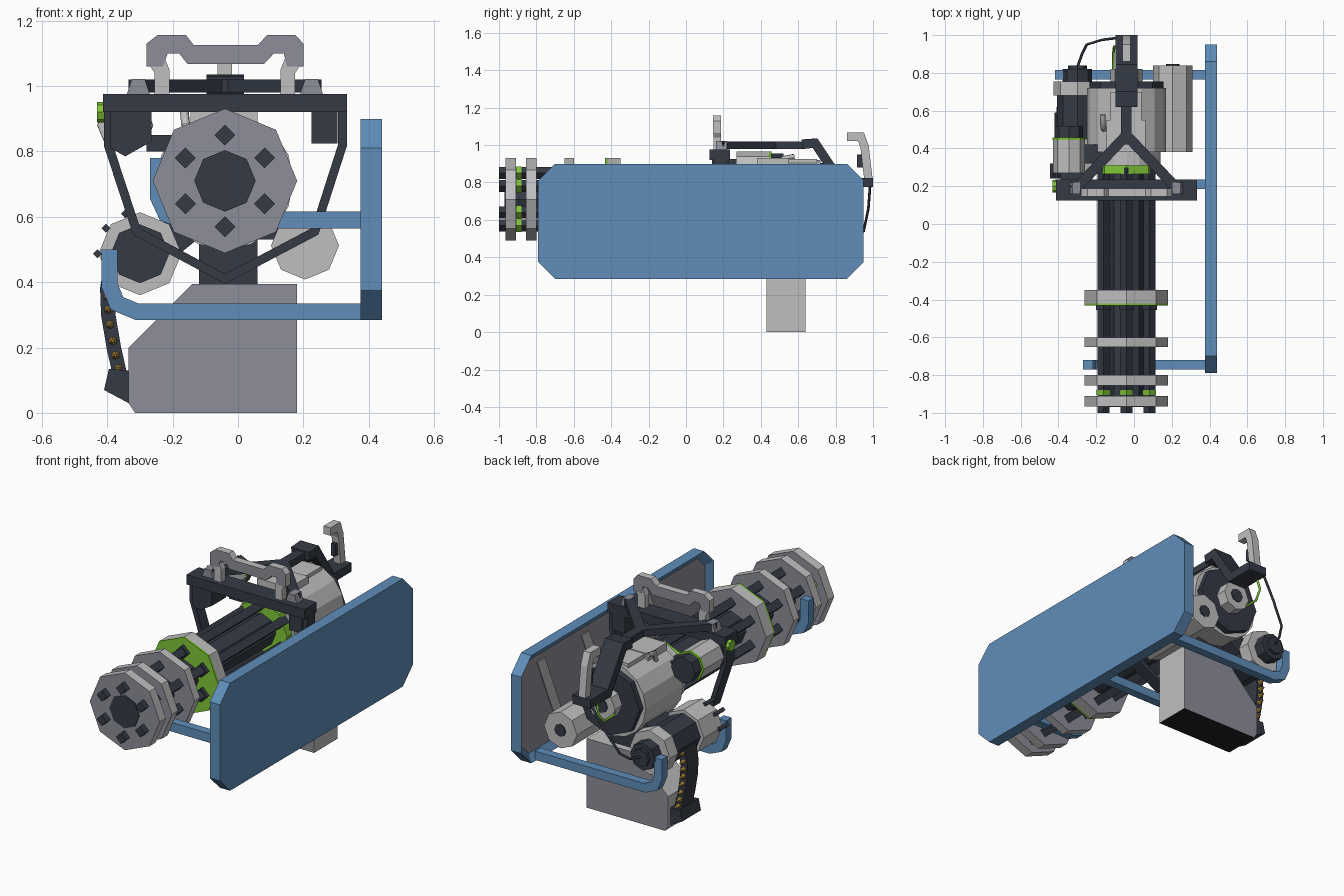
import bpy, bmesh, math
from mathutils import Vector

if "Cube" in bpy.data.objects:
    bpy.data.objects.remove(bpy.data.objects["Cube"])

def mat(name, c):
    m = bpy.data.materials.new(name)
    m.diffuse_color = (*c, 1)
    m.use_nodes = True
    m.node_tree.nodes["Principled BSDF"].inputs["Base Color"].default_value = m.diffuse_color
    return m

BLUE = mat("shield blue", (0.115, 0.27, 0.49))
DARK = mat("gunmetal", (0.035, 0.042, 0.06))
LIGHT = mat("light grey", (0.52, 0.52, 0.53))
GREY = mat("mid grey", (0.27, 0.27, 0.32))
GREEN = mat("green", (0.22, 0.57, 0.04))
GOLD = mat("brass", (0.40, 0.25, 0.05))
BLACK = mat("near black", (0.012, 0.014, 0.018))

MAP = {'x': lambda u, v, t: (t, u, v), 'y': lambda u, v, t: (u, t, v), 'z': lambda u, v, t: (u, v, t)}

def prism(name, pts, axis, a, b, m, cap=None):
    """Extrude a 2D outline along an axis; cap colours the two end faces."""
    bm = bmesh.new()
    va = [bm.verts.new(MAP[axis](u, v, a)) for u, v in pts]
    vb = [bm.verts.new(MAP[axis](u, v, b)) for u, v in pts]
    n = len(pts)
    for ring in (va, vb):
        bm.faces.new(ring).material_index = 1 if cap else 0
    for i in range(n):
        bm.faces.new((va[i], va[(i + 1) % n], vb[(i + 1) % n], vb[i]))
    bmesh.ops.recalc_face_normals(bm, faces=bm.faces)
    me = bpy.data.meshes.new(name)
    bm.to_mesh(me)
    bm.free()
    me.materials.append(m)
    if cap:
        me.materials.append(cap)
    o = bpy.data.objects.new(name, me)
    bpy.context.collection.objects.link(o)
    return o

def box(name, x0, x1, y0, y1, z0, z1, m):
    return prism(name, [(x0, y0), (x1, y0), (x1, y1), (x0, y1)], 'z', z0, z1, m)

def cyl(name, x, z, r, y0, y1, m, n=8, cap=None):
    pts = [(x + r * math.cos(math.tau * i / n), z + r * math.sin(math.tau * i / n)) for i in range(n)]
    return prism(name, pts, 'y', y0, y1, m, cap)

def ribbon(name, path, w, axis, a, b, m, cap=None):
    """Constant-width mitred strip along a 2D path, extruded along an axis."""
    P = [Vector(p) for p in path]
    left, right = [], []
    for i, p in enumerate(P):
        d1 = (p - P[max(i - 1, 0)]).normalized() if i else (P[1] - p).normalized()
        d2 = (P[i + 1] - p).normalized() if i < len(P) - 1 else d1
        t = (d1 + d2).normalized()
        off = Vector((-t.y, t.x)) * (w / 2 / max(t.dot(d1), 0.4))
        left.append(tuple(p + off))
        right.append(tuple(p - off))
    return prism(name, left + right[::-1], axis, a, b, m, cap)

def tube(name, pts, r, m):
    cu = bpy.data.curves.new(name, 'CURVE')
    cu.dimensions = '3D'
    cu.bevel_depth = r
    cu.bevel_resolution = 1
    s = cu.splines.new('POLY')
    s.points.add(len(pts) - 1)
    for q, p in zip(s.points, pts):
        q.co = (*p, 1)
    cu.materials.append(m)
    o = bpy.data.objects.new(name, cu)
    bpy.context.collection.objects.link(o)
    bpy.ops.object.select_all(action='DESELECT')
    o.select_set(True)
    bpy.context.view_layer.objects.active = o
    bpy.ops.object.convert(target='MESH')

CX, CZ = -0.04, 0.71

# side shield with a recessed grey inner panel
c = 0.09
sh = prism("shield", [(-0.79 + c, 0.285), (0.95 - c, 0.285), (0.95, 0.285 + c), (0.95, 0.90 - c),
                      (0.95 - c, 0.90), (-0.79 + c, 0.90), (-0.79, 0.90 - c), (-0.79, 0.285 + c)],
           'x', 0.375, 0.44, BLUE)
sh.data.materials.append(GREY)
bm = bmesh.new()
bm.from_mesh(sh.data)
inner = [f for f in bm.faces if f.normal.x < -0.9]
bmesh.ops.inset_region(bm, faces=inner, thickness=0.045, depth=-0.03)
for f in inner:
    f.material_index = 1
bm.to_mesh(sh.data)
bm.free()
for y in (-0.45, 0.1, 0.5):
    prism("shield_stripe", [(y, 0.36), (y + 0.07, 0.36), (y + 0.27, 0.82), (y + 0.2, 0.82)], 'x', 0.40, 0.406, LIGHT)

# shield support arms
for y in (0.21, 0.79):
    ribbon("lower_arm", [(0.385, 0.31), (-0.31, 0.31), (-0.37, 0.335), (-0.393, 0.39), (-0.393, 0.50)],
           0.05, 'y', y - 0.025, y + 0.025, BLUE)
ribbon("front_arm", [(0.385, 0.59), (-0.17, 0.59), (-0.22, 0.61), (-0.243, 0.66), (-0.243, 0.78)],
       0.052, 'y', -0.77, -0.72, BLUE)

# rotating barrels with green bands, and the clamp discs
cyl("barrel_shaft", CX, CZ, 0.094, -0.97, 0.28, DARK)
for i in range(6):
    a = math.radians(90 + 60 * i)
    x, z = CX + 0.14 * math.cos(a), CZ + 0.14 * math.sin(a)
    cyl("barrel", x, z, 0.032, -1.0, 0.30, DARK, 4)
    cyl("barrel_band", x, z, 0.036, -0.905, -0.88, GREEN, 4)
    cyl("barrel_collar", x, z, 0.04, -0.455, -0.43, DARK, 4)
for y0, y1 in ((-0.965, -0.91), (-0.855, -0.80), (-0.65, -0.60), (-0.42, -0.35)):
    cyl("barrel_disc", CX, CZ, 0.221, y0, y1, LIGHT, cap=GREY)
cyl("disc_green_face", CX, CZ, 0.221, -0.432, -0.42, GREEN)

# main receiver
cyl("receiver_green_ring", CX, CZ, 0.165, 0.265, 0.31, GREEN)
cyl("receiver_neck", CX, CZ, 0.18, 0.31, 0.38, LIGHT, 16)
cyl("receiver_body", CX, CZ, 0.21, 0.38, 0.72, LIGHT, 16)
cyl("receiver_back_plate", CX, CZ, 0.195, 0.72, 0.755, DARK)
cyl("receiver_rear_knob", CX, CZ, 0.085, 0.755, 0.82, LIGHT)
cyl("rear_knob_center", CX, CZ, 0.04, 0.82, 0.825, DARK)
box("receiver_top_plate", -0.145, 0.06, 0.38, 0.55, 0.88, 0.93, LIGHT)
box("receiver_hatch", -0.125, 0.04, 0.55, 0.70, 0.88, 0.925, LIGHT)
tube("hatch_lever", [(-0.16, 0.50, 0.88), (-0.165, 0.52, 0.93), (-0.165, 0.58, 0.94)], 0.014, LIGHT)
box("receiver_mount", -0.12, 0.06, 0.46, 0.60, 0.39, 0.53, DARK)

# right side cylinder
cyl("right_cylinder", 0.205, 0.512, 0.104, 0.38, 0.84, LIGHT)
cyl("right_cylinder_core", 0.205, 0.512, 0.035, 0.84, 0.846, DARK)
box("right_bracket", 0.06, 0.15, 0.45, 0.65, 0.53, 0.60, DARK)

# drive motor on the lower left
MX, MZ = -0.30, 0.487
cyl("motor_front_drum", MX, MZ, 0.127, 0.28, 0.45, LIGHT)
cyl("motor_front_core", MX, MZ, 0.09, 0.27, 0.28, DARK)
cyl("motor_body", MX, MZ, 0.108, 0.45, 0.68, DARK)
cyl("motor_rear_ring", MX, MZ, 0.127, 0.68, 0.755, LIGHT)
cyl("motor_cap", MX, MZ, 0.078, 0.755, 0.82, DARK)
cyl("motor_cap_tip", MX, MZ, 0.05, 0.82, 0.84, DARK)
for deg in (110, 143, 180):
    a = math.radians(deg)
    cyl("motor_pin", MX + 0.13 * math.cos(a), MZ + 0.13 * math.sin(a), 0.014, 0.24, 0.32, DARK, 4)
ribbon("motor_link", [(-0.23, 0.51), (-0.13, 0.59)], 0.10, 'y', 0.48, 0.66, DARK)

# upper left cylinder with green rim
cyl("upper_cylinder", -0.345, 0.88, 0.085, 0.27, 0.445, LIGHT)
cyl("upper_cylinder_rim", -0.345, 0.88, 0.086, 0.445, 0.458, GREEN)
cyl("upper_cylinder_back", -0.345, 0.88, 0.075, 0.458, 0.52, DARK)
box("upper_cylinder_mount", -0.28, -0.17, 0.32, 0.42, 0.80, 0.85, DARK)

# ammunition box, belt and rounds
ab = prism("ammo_box", [(-0.335, 0.03), (-0.315, 0), (0.18, 0), (0.18, 0.395), (-0.14, 0.395), (-0.335, 0.20)],
           'y', 0.43, 0.64, LIGHT, cap=GREY)
ab.data.materials.append(BLACK)
for p in ab.data.polygons:
    if p.normal.z < -0.9:
        p.material_index = 2
prism("belt_outlet", [(-0.335, 0.03), (-0.41, 0.07), (-0.395, 0.135), (-0.335, 0.13)], 'y', 0.45, 0.62, DARK)
belt = [(-0.362, 0.12), (-0.38, 0.20), (-0.397, 0.30), (-0.40, 0.38), (-0.385, 0.47)]
ribbon("ammo_belt", belt, 0.044, 'y', 0.49, 0.59, DARK)
for (x0, z0), (x1, z1) in zip(belt, belt[1:]):
    for t in (0.2, 0.7):
        x, z = x0 + (x1 - x0) * t, z0 + (z1 - z0) * t
        for end, s in ((0.475, -1), (0.59, 1)):
            bpy.ops.mesh.primitive_cone_add(vertices=6, radius1=0.019, radius2=0.004, depth=0.045,
                                            location=(x, end + 0.01, z), rotation=(-s * math.pi / 2, 0, 0))
            bpy.context.object.name = "round"
            bpy.context.object.data.materials.append(GOLD)

# carrying frame: crossbar, hanging straps and end blocks
box("crossbar", -0.413, 0.333, 0.125, 0.235, 0.92, 0.976, DARK)
ribbon("frame_strap", [(-0.397, 0.93), (-0.397, 0.82), (-0.31, 0.555), (-0.04, 0.41), (0.235, 0.555),
                       (0.32, 0.82), (0.32, 0.93)], 0.027, 'y', 0.15, 0.22, DARK)
prism("left_end_block", [(-0.39, 0.925), (-0.39, 0.81), (-0.345, 0.785), (-0.265, 0.83), (-0.265, 0.925)],
      'y', 0.14, 0.27, DARK)
box("right_end_block", 0.225, 0.305, 0.14, 0.23, 0.825, 0.925, DARK)
prism("green_button", [(0.2 + 0.032 * math.cos(math.tau * i / 8), 0.92 + 0.032 * math.sin(math.tau * i / 8))
                       for i in range(8)], 'x', -0.432, -0.41, GREEN)

# Y-shaped top brace running back to the grip
for s in (-1, 1):
    ribbon("brace_branch", [(CX + s * 0.275, 0.18), (CX, 0.47)], 0.055, 'z', 0.98, 1.02, DARK)
    x = CX + s * 0.265
    prism("brace_foot", [(x - 0.035, 0.975), (x + 0.035, 0.975), (x + 0.02, 1.021), (x - 0.02, 1.021)],
          'y', 0.16, 0.22, GREY)
box("brace_stem", -0.068, -0.012, 0.42, 0.64, 0.98, 1.02, DARK)
ribbon("brace_rear", [(0.62, 1.005), (0.69, 1.01), (0.78, 0.875), (0.83, 0.80), (1.0, 0.80)],
       0.05, 'x', -0.097, 0.018, DARK)
ribbon("rear_grip", [(0.86, 1.045), (0.935, 1.045), (0.955, 0.99), (0.975, 0.82)], 0.045, 'x', -0.062, -0.018, LIGHT)
box("grip_trigger", -0.052, -0.028, 0.915, 0.945, 0.88, 0.95, DARK)

# carrying handle on light legs
prism("carry_handle", [(-0.28, 1.06), (-0.28, 1.13), (-0.245, 1.157), (-0.16, 1.157), (-0.135, 1.125),
                       (0.06, 1.125), (0.09, 1.157), (0.175, 1.157), (0.20, 1.13), (0.20, 1.06), (0.15, 1.06),
                       (0.14, 1.10), (0.11, 1.10), (0.08, 1.068), (-0.155, 1.068), (-0.18, 1.10),
                       (-0.215, 1.10), (-0.23, 1.06)], 'y', 0.145, 0.188, LIGHT, cap=GREY)
for s in (-1, 1):
    prism("handle_leg", [(CX + s * u, z) for u, z in ((0.17, 0.975), (0.215, 0.975), (0.215, 1.04), (0.235, 1.07),
                                                      (0.19, 1.10), (0.17, 1.05))], 'y', 0.147, 0.186, LIGHT)

# cables from the grip
tube("dark_cable", [(-0.30, 0.83, 0.49), (-0.275, 0.90, 0.50), (-0.25, 0.95, 0.54), (-0.17, 0.975, 0.66),
                    (-0.09, 0.985, 0.79)], 0.007, DARK)
tube("green_cable", [(-0.09, 0.93, 0.79), (-0.105, 0.94, 0.72), (-0.11, 0.90, 0.67), (-0.11, 0.82, 0.67),
                     (-0.11, 0.75, 0.72)], 0.007, GREEN)
